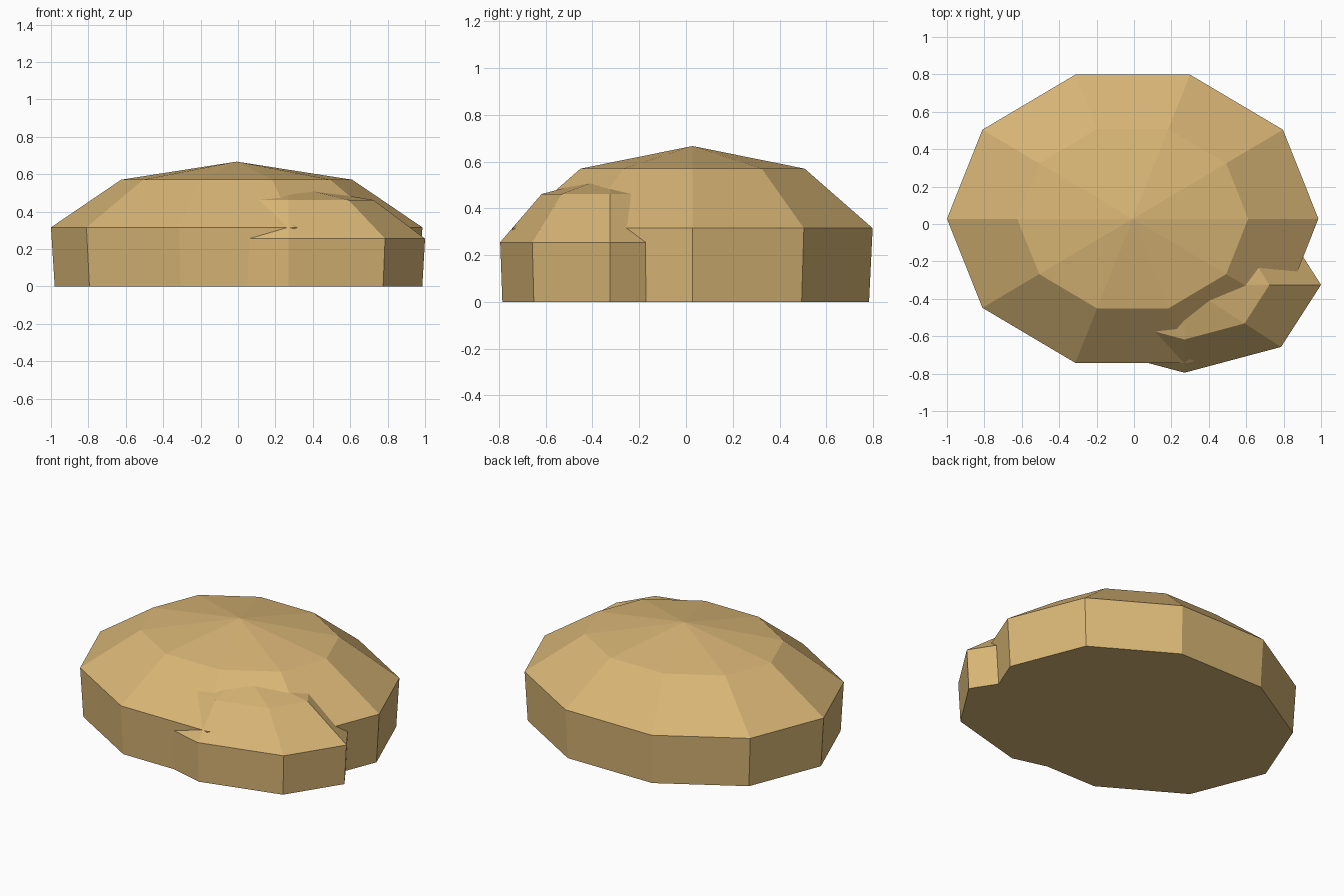
import bpy, bmesh
from math import cos, sin, tau

cube = bpy.data.objects.get("Cube")
if cube:
    bpy.data.objects.remove(cube, do_unlink=True)

sand = bpy.data.materials.new("sand_tan")
sand.use_nodes = True
colour = (0.69, 0.465, 0.18, 1)
sand.diffuse_color = colour
sand.node_tree.nodes["Principled BSDF"].inputs["Base Color"].default_value = colour


def faceted_mound(name, centre, radius, sides, height):
    """Low-poly dome: flat base, near-vertical wall, sloped shoulder, shallow cap."""
    # (radius factor, height factor) of each ring, with rim at 1
    profile = [(0.98, 0), (1, 0.473), (0.622, 0.855)]
    bm = bmesh.new()
    rings = []
    for r, h in profile:
        rings.append([bm.verts.new((centre[0] + radius[0] * r * cos(tau * i / sides),
                                    centre[1] + radius[1] * r * sin(tau * i / sides),
                                    height * h)) for i in range(sides)])
    apex = bm.verts.new((*centre, height))
    bm.faces.new(rings[0][::-1])
    for i in range(sides):
        j = (i + 1) % sides
        for low, high in zip(rings, rings[1:]):
            bm.faces.new((low[i], low[j], high[j], high[i]))
        bm.faces.new((rings[-1][i], rings[-1][j], apex))
    mesh = bpy.data.meshes.new(name)
    bm.to_mesh(mesh)
    bm.free()
    mesh.materials.append(sand)
    obj = bpy.data.objects.new(name, mesh)
    bpy.context.collection.objects.link(obj)
    return obj


# Large ten-sided mound
faceted_mound("main_mound", (-0.007, 0.028), (0.993, 0.81), 10, 0.667)
# Smaller eight-sided mound merging into its front left
faceted_mound("side_mound", (0.27, -0.325), (0.73, 0.47), 8, 0.54)
